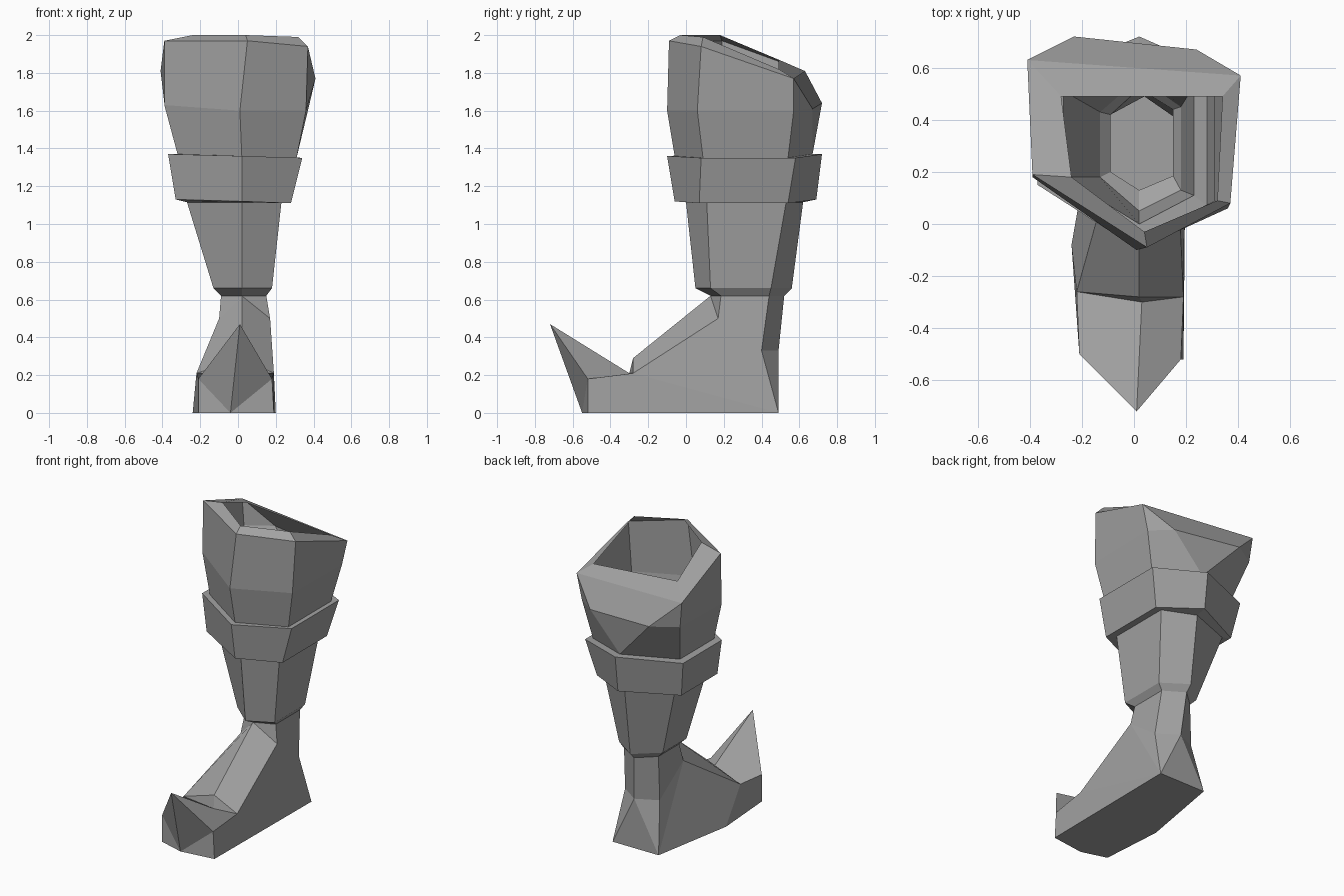
import bpy
import bmesh

if "Cube" in bpy.data.objects:
    bpy.data.objects.remove(bpy.data.objects["Cube"], do_unlink=True)

steel = bpy.data.materials.new("grey_steel")
steel.use_nodes = True
colour = (0.36, 0.36, 0.36, 1)
steel.diffuse_color = colour
steel.node_tree.nodes["Principled BSDF"].inputs["Base Color"].default_value = colour


def finish(name, bm):
    """Merge doubled corners and turn a bmesh into a flat shaded object."""
    bmesh.ops.remove_doubles(bm, verts=bm.verts, dist=0.0005)
    bmesh.ops.recalc_face_normals(bm, faces=bm.faces)
    mesh = bpy.data.meshes.new(name)
    bm.to_mesh(mesh)
    bm.free()
    mesh.materials.append(steel)
    obj = bpy.data.objects.new(name, mesh)
    bpy.context.collection.objects.link(obj)
    return obj


def loft(name, rings):
    """Open tube through rings with equal corner counts."""
    bm = bmesh.new()
    loops = [[bm.verts.new(p) for p in ring] for ring in rings]
    for low, high in zip(loops, loops[1:]):
        count = len(low)
        for i in range(count):
            j = (i + 1) % count
            bm.faces.new((low[i], low[j], high[j], high[i]))
    return finish(name, bm)


def hexagon(z, right, left, front, side_front, side_back, back, skew=0.07, tilt=0.0):
    """Leg section with a ridge in front and behind; the right side sits further back."""
    mid = 0.02
    return [(mid, front, z),
            (left, side_front, z - tilt),
            (left, side_back, z - tilt),
            (mid, back, z + tilt),
            (right, side_back - 0.02, z + tilt),
            (right, side_front + skew, z + tilt)]


# Shared sections of the leg
ankle = hexagon(0.62, -0.09, 0.15, 0.13, 0.185, 0.44, 0.52, 0.015)
shin_top = hexagon(1.115, -0.27, 0.23, 0.0, 0.11, 0.53, 0.62)
cuff_base = hexagon(1.36, -0.32, 0.31, -0.06, 0.09, 0.54, 0.67, tilt=0.01)

# Shin guard tapering down to the ankle
loft("shin_guard", [
    ankle,
    hexagon(0.66, -0.13, 0.18, 0.05, 0.13, 0.45, 0.56, 0.05),
    shin_top])

# Raised band below the knee
loft("knee_band", [
    shin_top,
    hexagon(1.12, -0.33, 0.28, -0.06, 0.07, 0.54, 0.69, tilt=0.01),
    hexagon(1.36, -0.37, 0.34, -0.10, 0.08, 0.58, 0.72, tilt=0.01),
    cuff_base])

# Flared cuff: the single back ridge opens into two corners, then an inward lip
base = cuff_base[:4] + cuff_base[3:]
middle = [(0.01, -0.10, 1.60), (0.36, 0.06, 1.60), (0.37, 0.57, 1.60),
          (0.24, 0.67, 1.61), (-0.23, 0.72, 1.64), (-0.39, 0.62, 1.64),
          (-0.39, 0.18, 1.63)]


def rim(front, left_front, left_back, right_back, right_front):
    return [front, left_front, left_back, left_back,
            right_back, right_back, right_front]


outer = rim((0.05, -0.09, 1.97), (0.37, 0.08, 1.94), (0.41, 0.57, 1.77),
            (-0.41, 0.63, 1.81), (-0.39, 0.19, 1.97))
inner = rim((0.04, -0.03, 2.0), (0.32, 0.09, 1.99), (0.34, 0.49, 1.82),
            (-0.28, 0.49, 1.87), (-0.24, 0.18, 2.0))
loft("flared_cuff", [base, middle, outer, inner])

# Foot with an upturned pointed toe, built from named corners
bm = bmesh.new()
corner = {name: bm.verts.new(p) for name, p in zip(
    ("front", "l_front", "l_back", "back", "r_back", "r_front"), ankle)}
points = {
    "l_bend": (0.17, 0.17, 0.5), "r_bend": (-0.1, 0.17, 0.5),
    "l_tendon": (0.17, 0.40, 0.33), "r_tendon": (-0.1, 0.42, 0.33),
    "heel_top": (0.04, 0.49, 0.33),
    "l_heel": (0.2, 0.49, 0), "r_heel": (-0.14, 0.49, 0),
    "ridge": (0.02, -0.28, 0.29), "notch": (0.03, -0.3, 0.21),
    "l_ball": (0.19, -0.28, 0.21), "r_ball": (-0.22, -0.26, 0.21),
    "l_toe": (0.18, -0.52, 0.18), "r_toe": (-0.21, -0.5, 0.18),
    "l_sole": (0.19, -0.52, 0), "r_sole": (-0.21, -0.5, 0),
    "r_arch": (-0.24, -0.08, 0), "toe_sole": (-0.04, -0.55, 0),
    "tip": (0.01, -0.72, 0.47)}
corner.update({name: bm.verts.new(p) for name, p in points.items()})


def face(names):
    bm.faces.new([corner[n] for n in names.split()])


# Faces found on both sides; S stands for the side
for side in "lr":
    for names in ("front S_front S_bend", "front S_bend S_ball ridge",
                  "ridge S_ball notch", "notch S_ball S_toe tip",
                  "tip S_toe toe_sole", "toe_sole S_toe S_sole",
                  "S_front S_back S_tendon S_bend", "S_bend S_tendon S_heel",
                  "S_back back heel_top S_tendon", "S_tendon heel_top S_heel"):
        face(names.replace("S_", side + "_"))

# Side walls, heel and sole
face("l_bend l_heel l_ball")
face("l_ball l_heel l_sole l_toe")
face("r_bend r_heel r_arch r_ball")
face("r_ball r_arch r_sole r_toe")
face("heel_top l_heel r_heel")
face("l_heel r_heel r_arch r_sole toe_sole l_sole")
finish("pointed_foot", bm)
